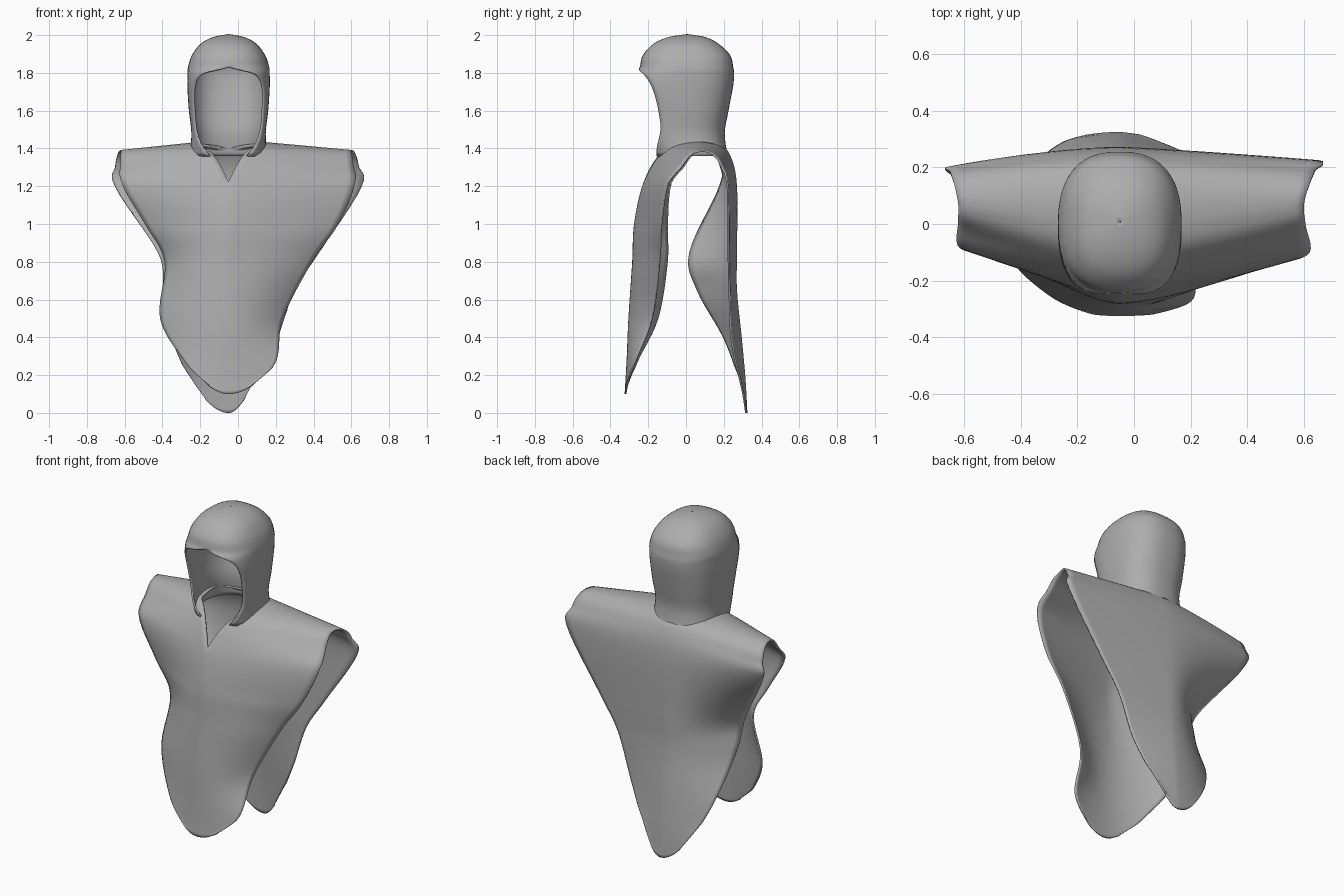
import bpy, math
from mathutils import Vector

if "Cube" in bpy.data.objects:
    bpy.data.objects.remove(bpy.data.objects["Cube"])

grey = bpy.data.materials.new("grey cloth")
grey.diffuse_color = (0.42, 0.42, 0.42, 1)
grey.use_nodes = True
grey.node_tree.nodes["Principled BSDF"].inputs["Base Color"].default_value = grey.diffuse_color
MID = -0.05


def smooth_rows(rows, steps):
    """Catmull-Rom sampling of a list of equal-length number rows."""
    out = []
    for i in range(len(rows) - 1):
        a, b, c, d = (Vector(rows[max(0, min(len(rows) - 1, i + k))]) for k in (-1, 0, 1, 2))
        for s in range(steps):
            t = s / steps
            out.append(0.5 * (2 * b + (c - a) * t + (2 * a - 5 * b + 4 * c - d) * t * t
                              + (3 * b - a - 3 * c + d) * t ** 3))
    return out + [Vector(rows[-1])]


def clamp(v):
    return max(0, min(1, v))


def make_sheet(name, grids):
    """Join point grids into one thin smooth cloth."""
    verts, faces = [], []
    for grid in grids:
        base, n = len(verts), len(grid[0])
        for row in grid:
            verts += row
        for i in range(len(grid) - 1):
            for j in range(n - 1):
                a = base + i * n + j
                faces.append((a, a + 1, a + n + 1, a + n))
    mesh = bpy.data.meshes.new(name)
    mesh.from_pydata(verts, [], faces)
    mesh.materials.append(grey)
    ob = bpy.data.objects.new(name, mesh)
    bpy.context.collection.objects.link(ob)
    weld = ob.modifiers.new("weld", 'WELD')
    weld.merge_threshold = 0.0008
    thick = ob.modifiers.new("thickness", 'SOLIDIFY')
    thick.thickness, thick.offset = 0.01, 0
    bpy.context.view_layer.objects.active = ob
    ob.select_set(True)
    bpy.ops.object.shade_smooth_by_angle(angle=math.radians(50))
    ob.select_set(False)
    return ob


# Poncho: front hem, over the shoulders, to back hem
# centre y, z | left edge x, y | right edge x, y
stations = [
    (-.32, .10, -.15, -.315, .07, -.315),
    (-.31, .27, -.28, -.26, .20, -.27),
    (-.30, .50, -.41, -.15, .235, -.18),
    (-.28, .80, -.385, -.10, .39, -.14),
    (-.27, 1.0, -.49, -.10, .53, -.13),
    (-.22, 1.22, -.615, -.08, .62, -.095),
    (-.12, 1.40, -.62, .01, .605, .00),
    (.03, 1.445, -.62, .07, .60, .07),
    (.16, 1.43, -.635, .14, .62, .14),
    (.23, 1.36, -.65, .185, .64, .19),
    (.265, 1.2, -.65, .18, .655, .22),
    (.265, .85, -.42, .02, .43, .225),
    (.265, .65, -.39, .06, .30, .23),
    (.29, .40, -.35, .20, .21, .24),
    (.31, .18, -.26, .28, .105, .28),
    (.32, 0, -.17, .31, .03, .31),
]
left, right = [], []
for yc, zc, xl, yl, xr, yr in smooth_rows(stations, 6):
    # neck opening: pointed at the front, round at the back
    gap = .17 * clamp(min((yc + .22) / .16, (.21 - yc) / .07)) if zc > 1.2 else 0
    droop = .06 * clamp((zc - 1.22) / .14)
    # hem tips are rounded, the chest falls away to the arms more directly
    lift = .07 * clamp(1 - zc / .25)
    chest = 2 - .7 * clamp((zc - .75) / .25) if yc < 0 else 2
    for half, xe, ye, sign in ((left, xl, yl, -1), (right, xr, yr, 1)):
        power = 1.2 if yc > .1 and sign > 0 else chest
        row = []
        for k in range(17):
            x0 = MID + sign * gap
            x = x0 + (xe - x0) * k / 16
            t = abs((x - MID) / (xe - MID))
            row.append((x, yc + (ye - yc) * t ** power, zc - droop * t + lift * t * t))
        half.append(row if sign > 0 else row[::-1])
make_sheet("poncho", [left, right])

# Hood: rounded rings with a face opening that narrows to a point at the chest
# z, half width, front y, back y, opening angle from straight ahead
rings = [
    (1.36, .20, -.165, .215, 24),
    (1.48, .192, -.215, .20, 57),
    (1.60, .205, -.235, .22, 58),
    (1.72, .213, -.265, .243, 54),
    (1.79, .213, -.265, .25, 38),
    (1.83, .21, -.24, .245, 0),
    (1.89, .19, -.225, .23, 0),
    (1.95, .145, -.17, .17, 0),
    (1.985, .08, -.09, .10, 0),
    (2.0, .002, .005, .009, 0),
]
hood = []
for z, a, front, back, opening in smooth_rows(rings, 4):
    start = math.radians(max(opening, 0)) if z < 1.829 else 0
    cy, b = (front + back) / 2, (back - front) / 2
    row = []
    for k in range(41):
        th = start + (2 * math.pi - 2 * start) * k / 40
        s, c = math.sin(th), math.cos(th)
        row.append((MID + a * math.copysign(abs(s) ** .8, s),
                    cy - b * math.copysign(abs(c) ** .8, c), z))
    hood.append(row)
make_sheet("hood", [hood])
